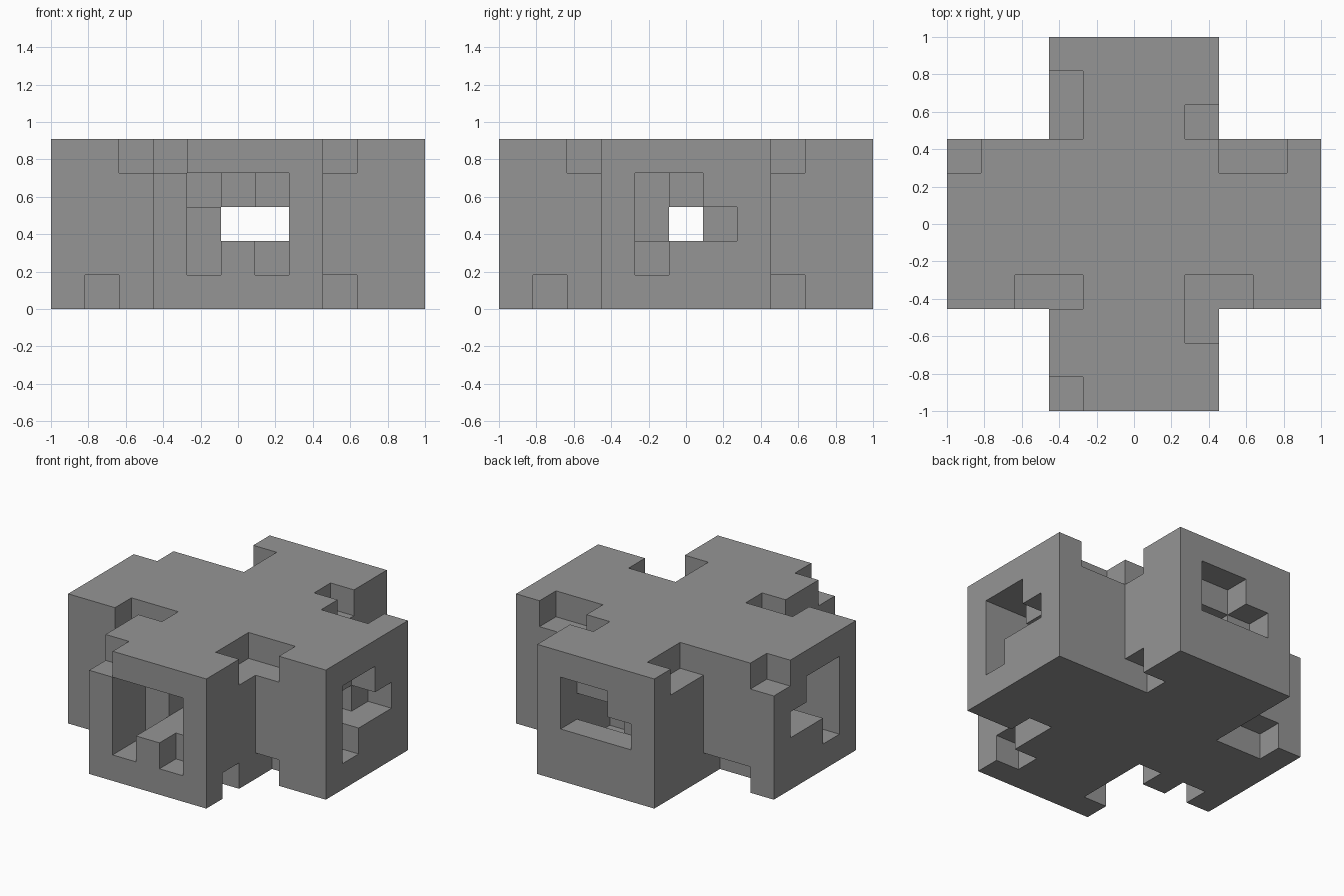
import bpy
import bmesh
from itertools import product
from mathutils import Vector

cube = bpy.data.objects.get("Cube")
if cube:
    bpy.data.objects.remove(cube, do_unlink=True)

CELL = 2 / 11
REACH, HALF, HEIGHT = 5, 2, 5   # arm length, arm half width and height in cells


def span(a, b=None):
    b = a if b is None else b
    return range(min(a, b), max(a, b) + 1)


# Cross of two square beams on a cell grid
solid = {(i, j, k)
         for i, j, k in product(span(-REACH, REACH), span(-REACH, REACH), range(HEIGHT))
         if abs(i) <= HALF or abs(j) <= HALF}


def carve(xs, ys, zs):
    solid.difference_update(product(xs, ys, zs))


# Notches along the top edges
TOP, BOTTOM = span(HEIGHT - 1), span(0)
carve(span(-2), span(3, 4), TOP)
carve(span(2), span(3), TOP)
carve(span(3, 4), span(2), TOP)
carve(span(-5), span(2), TOP)
carve(span(-3, -2), span(-2), TOP)
carve(span(2, 3), span(-2), TOP)
carve(span(2), span(-3), TOP)
carve(span(-2), span(-5), TOP)

# Notches along the bottom edges
carve(span(-4), span(-2), BOTTOM)
carve(span(3), span(-2), BOTTOM)
carve(span(2), span(-4), BOTTOM)
carve(span(2), span(3), BOTTOM)
carve(span(-2), span(-4, -2), BOTTOM)
carve(span(-4, -3), span(2), BOTTOM)


# Stepped sockets in the arm ends: {(across, height): depth in cells}
def socket(axis, sign, depths):
    for (across, k), depth in depths.items():
        inward = span(sign * REACH, sign * (REACH - depth + 1))
        if axis == "x":
            carve(inward, span(across), span(k))
        else:
            carve(span(across), inward, span(k))


socket("y", -1, {(-1, 1): 2, (-1, 2): 2, (-1, 3): 4, (0, 3): 3, (1, 3): 2, (1, 1): 1})
socket("y", 1, {(0, 3): 1, (1, 3): 1, (-1, 2): 1})
socket("x", 1, {(-1, 1): 1, (-1, 2): 2, (-1, 3): 2, (0, 3): 1, (1, 2): 1})
socket("x", -1, {(-1, 1): 2, (-1, 2): 3, (-1, 3): 3, (0, 3): 2, (1, 2): 1})

# Straight tunnels through both beams and a pit behind the back socket
carve(span(0, 1), span(-REACH, REACH), span(2))
carve(span(-REACH, REACH), span(0), span(2))
carve(span(0, 1), span(3, 4), span(1))

# Skin the cells: one quad for every exposed side
bm = bmesh.new()
corners = {}


def corner(p):
    key = tuple(round(c * 2) for c in p)
    if key not in corners:
        corners[key] = bm.verts.new(Vector(p) * CELL)
    return corners[key]


for cell in sorted(solid):
    centre = Vector(cell) + Vector((0, 0, 0.5))
    for axis, sign in product(range(3), (-1, 1)):
        normal = Vector((0, 0, 0))
        normal[axis] = sign
        if tuple(round(c) for c in Vector(cell) + normal) in solid:
            continue
        u = Vector((0, 0, 0))
        u[(axis + 1) % 3] = 0.5
        v = normal.cross(u)
        mid = centre + normal / 2
        bm.faces.new([corner(mid + s * u + t * v)
                      for s, t in ((-1, -1), (1, -1), (1, 1), (-1, 1))])

mesh = bpy.data.meshes.new("notched_cross_block")
bm.to_mesh(mesh)
bm.free()
block = bpy.data.objects.new("notched_cross_block", mesh)
bpy.context.collection.objects.link(block)

# Single plain grey
grey = bpy.data.materials.new("plain_grey")
grey.use_nodes = True
colour = (0.3, 0.3, 0.3, 1)
grey.diffuse_color = colour
grey.node_tree.nodes["Principled BSDF"].inputs["Base Color"].default_value = colour
mesh.materials.append(grey)
